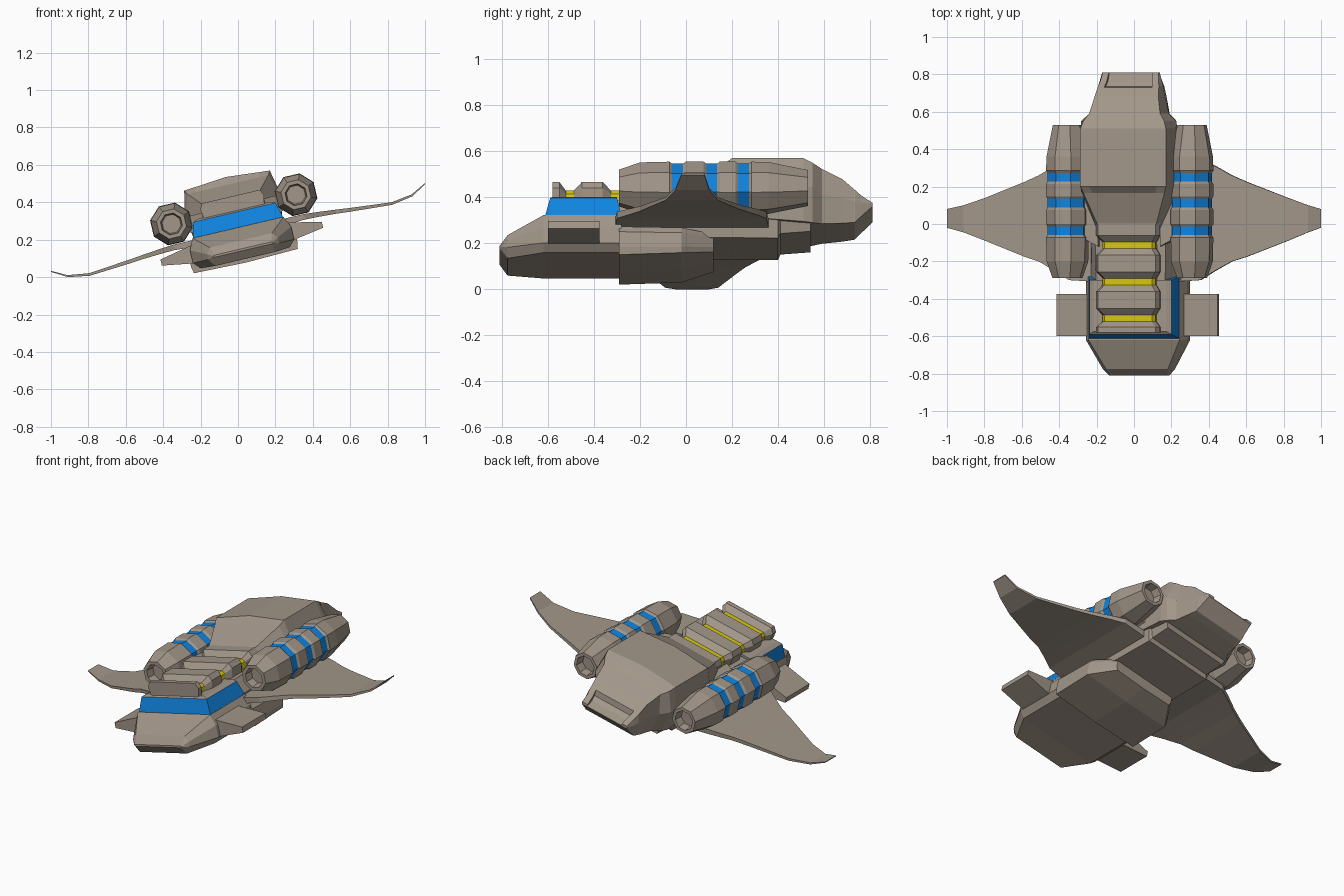
import bpy, bmesh, math
from mathutils import Matrix

# The whole craft is banked about its long axis
BANK = Matrix.Translation((0, 0, 0.265)) @ Matrix.Rotation(math.radians(-13.2), 4, 'Y')


def material(name, rgb):
    m = bpy.data.materials.new(name)
    m.diffuse_color = (*rgb, 1)
    return m


HULL = material("warm_grey_hull", (0.36, 0.305, 0.25))
BLUE = material("bright_blue", (0.005, 0.23, 0.74))
YELLOW = material("signal_yellow", (0.66, 0.56, 0.005))


def skin(name, rings, mats=(HULL,), accent=(), mirror=False):
    """Join rings of 3D points, capped; spans listed in accent get the second material."""
    bm = bmesh.new()
    loops = [[bm.verts.new(p) for p in r] for r in rings]
    n = len(loops[0])
    for i in range(len(loops) - 1):
        a, b = loops[i], loops[i + 1]
        for k in range(n):
            f = bm.faces.new((a[k], a[(k + 1) % n], b[(k + 1) % n], b[k]))
            f.material_index = 1 if i in accent else 0
    bm.faces.new(loops[0])
    bm.faces.new(loops[-1])
    bmesh.ops.remove_doubles(bm, verts=bm.verts[:], dist=0.0005)
    bmesh.ops.recalc_face_normals(bm, faces=bm.faces[:])
    me = bpy.data.meshes.new(name)
    bm.to_mesh(me)
    bm.free()
    for m in mats:
        me.materials.append(m)
    ob = bpy.data.objects.new(name, me)
    bpy.context.collection.objects.link(ob)
    ob.matrix_world = BANK
    if mirror:
        mod = ob.modifiers.new("mirror", 'MIRROR')
        mod.use_mirror_merge = False
    return ob


def sym(y, *half):
    """Symmetric cross-section at y from a right-hand half profile, top to bottom."""
    return [(x, y, z) for x, z in half] + [(-x, y, z) for x, z in reversed(half) if x > 0]


def rect(x0, x1, y0, y1, z):
    return [(x0, y0, z), (x1, y0, z), (x1, y1, z), (x0, y1, z)]


def slab(x, y0, y1, z0, z1):
    return [(x, y0, z0), (x, y1, z0), (x, y1, z1), (x, y0, z1)]


# Nose
skin("nose", [
    sym(-0.81, (0.155, -0.115), (0.165, -0.118), (0.165, -0.122), (0.155, -0.126)),
    sym(-0.775, (0.17, -0.07), (0.195, -0.10), (0.195, -0.13), (0.165, -0.172)),
    sym(-0.62, (0.25, 0.0), (0.278, -0.06), (0.278, -0.13), (0.245, -0.166)),
    sym(-0.28, (0.25, 0.0), (0.278, -0.06), (0.278, -0.13), (0.245, -0.166))])

# Lower hull with chamfered rear corners
skin("lower_hull", [
    sym(-0.29, (0.27, -0.055), (0.292, -0.083), (0.292, -0.15), (0.285, -0.184), (0, -0.192)),
    sym(-0.02, (0.27, -0.06), (0.292, -0.088), (0.292, -0.15), (0.285, -0.175), (0, -0.183)),
    sym(0.12, (0.19, -0.07), (0.20, -0.09), (0.20, -0.13), (0.19, -0.15), (0, -0.155))])

# Spine body between nose and rear hull
skin("mid_body", [
    sym(-0.31, (0.19, 0.08), (0.235, 0.0), (0.22, -0.09)),
    sym(0.40, (0.20, 0.10), (0.235, 0.0), (0.21, -0.092)),
    sym(0.41, (0.20, 0.10), (0.225, 0.0), (0.20, -0.07)),
    sym(0.54, (0.20, 0.10), (0.225, 0.0), (0.20, -0.06))])

# Wraparound cockpit window and its roof
skin("cockpit_window", [rect(-0.248, 0.248, -0.612, -0.28, -0.002),
                        rect(-0.226, 0.226, -0.59, -0.30, 0.083)], (BLUE,))
skin("cockpit_roof", [rect(-0.226, 0.226, -0.59, -0.30, 0.083),
                      rect(-0.20, 0.20, -0.575, -0.30, 0.094)])

# Ridged dorsal spine with yellow grooves
HI = ((0.158, 0.170), (0.175, 0.14), (0.165, 0.085))
LO = ((0.130, 0.138), (0.145, 0.12), (0.145, 0.085))
ridge = [sym(-0.58, *HI), sym(-0.55, *HI)]
for y in (-0.522, -0.326, -0.132):
    ridge += [sym(y, *LO), sym(y + 0.035, *LO), sym(y + 0.07, *HI), sym(y + 0.16, *HI)]
skin("dorsal_ridge", ridge, (HULL, YELLOW), accent=(2, 6, 10))


# Rear hull: sloped front, crowned top, tapered tail with a notch
def tail(y, ut, wt, us, ws, ub, wb, crown=0.0, notch=0.0):
    a = ut * 0.78
    return sym(y, (0, wt + crown - notch), (a, wt + crown * 0.2 - notch),
               (a, wt + crown * 0.2), (ut, wt), (us, ws), (ub, wb))


skin("rear_hull", [
    tail(-0.06, 0.14, 0.145, 0.17, 0.09, 0.17, 0.0),
    tail(0.165, 0.222, 0.236, 0.255, 0.13, 0.24, 0.0),
    tail(0.20, 0.235, 0.258, 0.262, 0.13, 0.24, 0.0, 0.02),
    tail(0.51, 0.235, 0.258, 0.262, 0.13, 0.24, -0.025, 0.02),
    tail(0.55, 0.222, 0.24, 0.262, 0.12, 0.22, -0.026, 0.015),
    tail(0.59, 0.195, 0.22, 0.215, 0.10, 0.19, -0.024, 0.01),
    tail(0.68, 0.175, 0.178, 0.19, 0.09, 0.175, -0.018),
    tail(0.73, 0.168, 0.135, 0.18, 0.08, 0.165, -0.012),
    tail(0.735, 0.168, 0.131, 0.18, 0.08, 0.165, -0.010, 0, 0.03),
    tail(0.76, 0.16, 0.11, 0.172, 0.075, 0.16, 0.015, 0, 0.03),
    tail(0.81, 0.153, 0.078, 0.158, 0.072, 0.153, 0.062, 0, 0.012)])

# Swept wings with upturned tips
wing = [(0.20, -0.31, 0.36, -0.03, 0.04), (0.36, -0.30, 0.35, -0.025, 0.03),
        (0.44, -0.25, 0.31, -0.03, 0.026), (0.53, -0.20, 0.26, -0.037, 0.022),
        (0.61, -0.175, 0.225, -0.045, 0.02), (0.83, -0.09, 0.14, -0.063, 0.014),
        (0.945, -0.045, 0.10, -0.045, 0.011), (1.027, -0.02, 0.08, 0.0, 0.006)]
skin("wings", [slab(x, a, b, z - t / 2, z + t / 2) for x, a, b, z, t in wing], mirror=True)

# Stub fins beside the nose
skin("stub_fins", [slab(0.25, -0.60, -0.375, -0.135, -0.03),
                   slab(0.29, -0.60, -0.375, -0.13, -0.04),
                   slab(0.443, -0.60, -0.375, -0.105, -0.072)], mirror=True)

# Pylons carrying the engines
skin("engine_pylons", [slab(0.17, -0.12, 0.42, 0.0, 0.12),
                       slab(0.30, -0.05, 0.34, 0.05, 0.12)], mirror=True)

# Eight-sided engines, open at both ends, with blue bands
engine = [(-0.24, 0.048), (-0.29, 0.055), (-0.29, 0.075), (-0.20, 0.104)]
for y in (-0.06, 0.088, 0.226):
    engine += [(y - 0.012, 0.107), (y, 0.099), (y + 0.047, 0.099), (y + 0.059, 0.107)]
engine += [(0.36, 0.105), (0.53, 0.073), (0.53, 0.055), (0.48, 0.048)]


def octagon(y, r):
    r /= math.cos(math.pi / 8)
    ang = [math.pi / 8 + k * math.pi / 4 for k in range(8)]
    return [(0.342 + r * math.cos(a), y, 0.10 + r * math.sin(a)) for a in ang]


skin("engines", [octagon(y, r) for y, r in engine], (HULL, BLUE), accent=(5, 9, 13), mirror=True)
